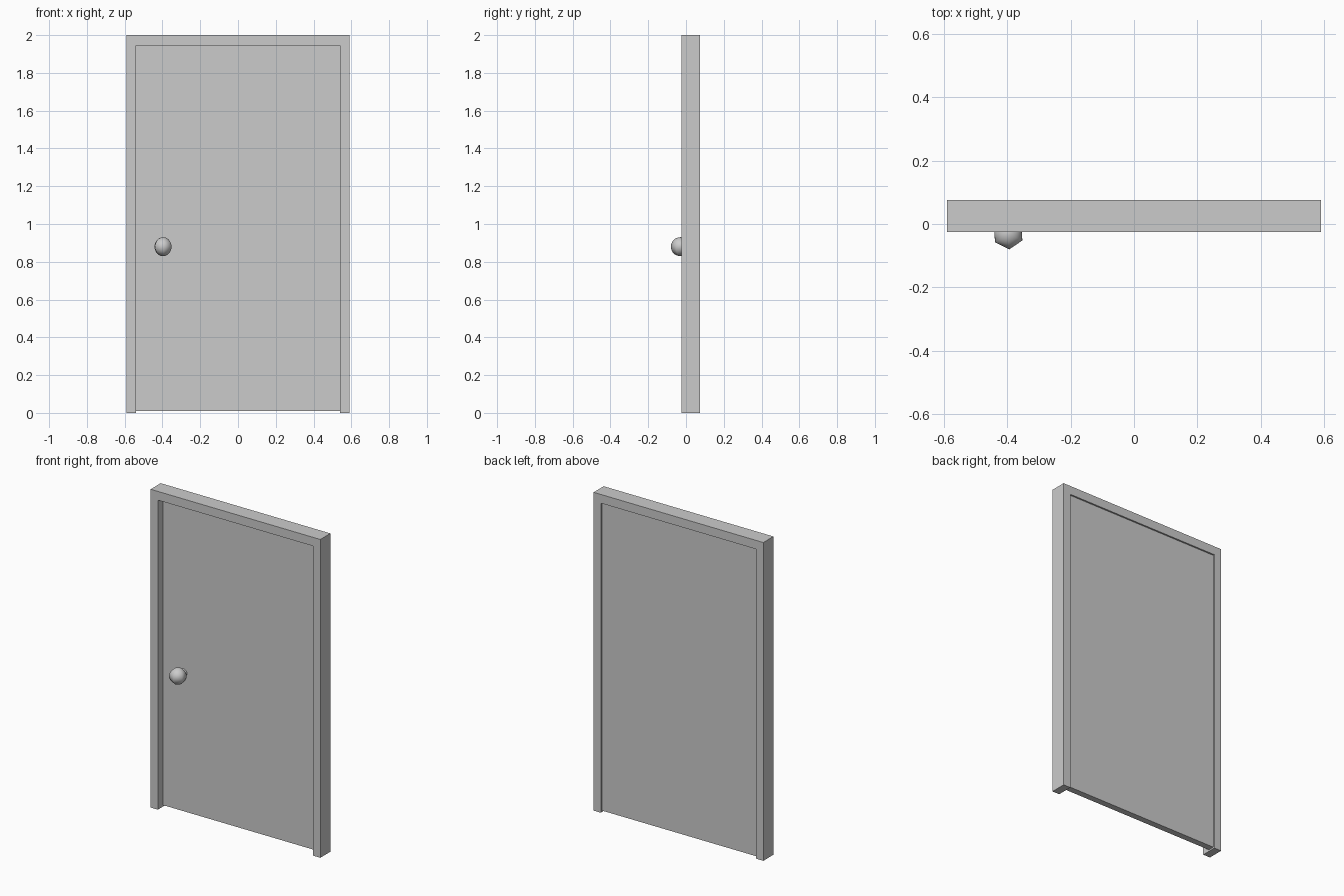
import bpy
import bmesh
from math import radians

if "Cube" in bpy.data.objects:
    bpy.data.objects.remove(bpy.data.objects["Cube"])


def finish(name, bm):
    bmesh.ops.recalc_face_normals(bm, faces=bm.faces)
    mesh = bpy.data.meshes.new(name)
    bm.to_mesh(mesh)
    bm.free()
    obj = bpy.data.objects.new(name, mesh)
    bpy.context.collection.objects.link(obj)
    return obj


def extrude_outline(name, outline, y0, y1):
    """Extrude an x-z outline from y0 to y1."""
    bm = bmesh.new()
    face = bm.faces.new([bm.verts.new((x, y0, z)) for x, z in outline])
    ext = bmesh.ops.extrude_face_region(bm, geom=[face])["geom"]
    verts = [v for v in ext if isinstance(v, bmesh.types.BMVert)]
    bmesh.ops.translate(bm, verts=verts, vec=(0, y1 - y0, 0))
    return finish(name, bm)


OUT, IN, HEAD = 0.59, 0.54, 1.945

# Frame: two jambs and a head as one outline
half = [(OUT, 2), (OUT, 0), (IN, 0), (IN, HEAD)]
extrude_outline("door_frame", half + [(-x, z) for x, z in reversed(half)], -0.025, 0.075)

# Door panel, recessed in the frame and raised slightly off the floor
extrude_outline("door_panel", [(-IN, 0.01), (IN, 0.01), (IN, HEAD), (-IN, HEAD)], 0.025, 0.065)

# Knob: six-sided ball, smooth shaded
bpy.ops.mesh.primitive_uv_sphere_add(segments=6, ring_count=24, radius=0.05,
                                     location=(-0.397, -0.03, 0.88),
                                     rotation=(0, 0, radians(4)))
bpy.context.object.name = "door_knob"
bpy.ops.object.shade_smooth()

# Stem joining the knob to the panel
bpy.ops.mesh.primitive_cylinder_add(vertices=16, radius=0.025, depth=0.06,
                                    location=(-0.397, 0.0, 0.88),
                                    rotation=(radians(90), 0, 0))
bpy.context.object.name = "knob_stem"
bpy.ops.object.shade_smooth_by_angle()
